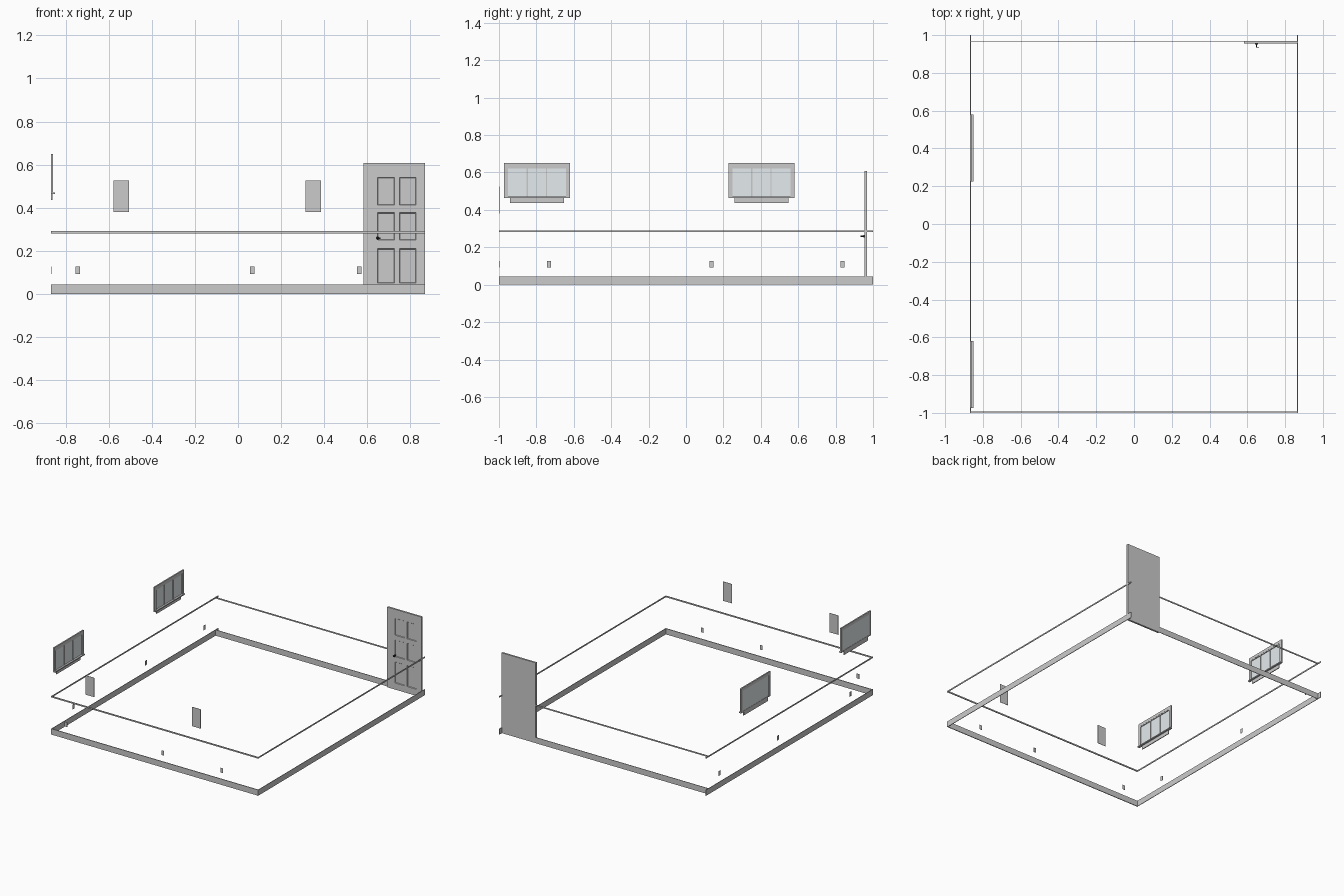
import bpy, bmesh
from mathutils import Vector, Matrix

if "Cube" in bpy.data.objects:
    bpy.data.objects.remove(bpy.data.objects["Cube"])


def finish(name, bm, color=None):
    bmesh.ops.recalc_face_normals(bm, faces=bm.faces)
    me = bpy.data.meshes.new(name)
    bm.to_mesh(me)
    bm.free()
    ob = bpy.data.objects.new(name, me)
    bpy.context.collection.objects.link(ob)
    if color:
        mat = bpy.data.materials.get(color[0]) or bpy.data.materials.new(color[0])
        mat.diffuse_color = color[1]
        mat.use_nodes = True
        mat.node_tree.nodes["Principled BSDF"].inputs["Base Color"].default_value = mat.diffuse_color
        me.materials.append(mat)
    return ob


def add_box(bm, x0, x1, y0, y1, z0, z1):
    size = Vector((x1 - x0, y1 - y0, z1 - z0))
    mid = Vector((x0 + x1, y0 + y1, z0 + z1)) / 2
    bmesh.ops.create_cube(bm, size=1,
                          matrix=Matrix.Translation(mid) @ Matrix.Diagonal((*size, 1)))


def boxes(name, *dims, color=None):
    bm = bmesh.new()
    for d in dims:
        add_box(bm, *d)
    return finish(name, bm, color)


GLASS = ("pale_glass", (0.78, 0.83, 0.86, 1))
BLACK = ("dark_metal", (0.02, 0.02, 0.02, 1))
W = 0.868                      # half width of the room
DOOR_L = 0.582                 # left edge of the door

# Baseboard and chair rail around the room, broken at the door
for name, z0, z1, t in (("baseboard", 0, 0.044, 0.004), ("chair_rail", 0.281, 0.291, 0.004)):
    boxes(name + "_left", (-W, -W + t, -1, 1, z0, z1))
    boxes(name + "_right", (W - t, W, -1, 1, z0, z1))
    boxes(name + "_front", (-W + t, W - t, -0.998, -0.992, z0, z1))
    boxes(name + "_back", (-W + t, DOOR_L, 0.966, 0.970, z0, z1))

# Outlet plates on the front and left walls
for i, x in enumerate((-0.743, 0.067, 0.563)):
    boxes(f"outlet_front_{i}", (x - 0.0105, x + 0.0105, -0.999, -0.997, 0.093, 0.128))
for i, y in enumerate((-0.732, 0.137, 0.837)):
    boxes(f"outlet_left_{i}", (-W, -W + 0.002, y - 0.0105, y + 0.0105, 0.093, 0.128))

# Flat wall panels on the front wall
for i, x in enumerate((-0.542, 0.350)):
    boxes(f"wall_panel_{i}", (x - 0.036, x + 0.036, -0.999, -0.997, 0.380, 0.526))

# Windows on the left wall
for i, y in enumerate((-0.797, 0.403)):
    ho, hi = 0.177, 0.155      # half widths of casing and opening
    zb, zi, zt, zo = 0.463, 0.471, 0.627, 0.650
    x0, x1 = -W, -0.858
    boxes(f"window_casing_{i}",
          (x0, x1, y - ho, y - hi, zi, zo), (x0, x1, y + hi, y + ho, zi, zo),
          (x0, x1, y - hi, y + hi, zt, zo))
    boxes(f"window_sill_{i}", (x0, -0.850, y - ho, y + ho, zb, zi))
    boxes(f"window_apron_{i}", (x0, -0.862, y - 0.145, y + 0.145, 0.436, zb))
    boxes(f"window_glass_{i}", (-0.866, -0.864, y - hi, y + hi, zi, zt), color=GLASS)
    boxes(f"window_bars_{i}",
          *[(-0.864, -0.859, y + s * hi / 3 - 0.003, y + s * hi / 3 + 0.003, zi, zt)
            for s in (-1, 1)],
          (-0.864, -0.859, y - hi, y + hi, zt - 0.006, zt))

# Six panel door: front face cut into a grid, then extruded back and inset
xs = (DOOR_L, 0.647, 0.726, 0.749, 0.826, W)
zs = (0, 0.050, 0.210, 0.250, 0.377, 0.412, 0.540, 0.608)
bm = bmesh.new()
grid = [[bm.verts.new((x, 0.955, z)) for x in xs] for z in zs]
panels = []
for r in range(len(zs) - 1):
    for c in range(len(xs) - 1):
        f = bm.faces.new((grid[r][c], grid[r][c + 1], grid[r + 1][c + 1], grid[r + 1][c]))
        if r % 2 and c % 2:
            panels.append(f)
rim = [e for e in bm.edges if e.is_boundary]
ext = bmesh.ops.extrude_edge_only(bm, edges=rim)["geom"]
bmesh.ops.translate(bm, verts=[g for g in ext if isinstance(g, bmesh.types.BMVert)],
                    vec=(0, 0.014, 0))
bmesh.ops.contextual_create(bm, geom=[g for g in ext if isinstance(g, bmesh.types.BMEdge)
                                      and abs(g.verts[0].co.y - g.verts[1].co.y) < 1e-5])
bmesh.ops.inset_individual(bm, faces=panels, thickness=0.004, depth=-0.004)
finish("door", bm)

# Door handle: round rose, stem and lever
for name, r, y0, y1 in (("handle_rose", 0.008, 0.950, 0.956), ("handle_stem", 0.003, 0.936, 0.951)):
    bm = bmesh.new()
    bmesh.ops.create_cone(bm, cap_ends=True, segments=16, radius1=r, radius2=r, depth=y1 - y0,
                          matrix=Matrix.Translation((0.648, (y0 + y1) / 2, 0.259))
                          @ Matrix.Rotation(1.5707963, 4, 'X'))
    ob = finish(name, bm, BLACK)
    for p in ob.data.polygons:
        p.use_smooth = len(p.vertices) == 4
boxes("handle_lever", (0.645, 0.661, 0.934, 0.938, 0.256, 0.262), color=BLACK)
